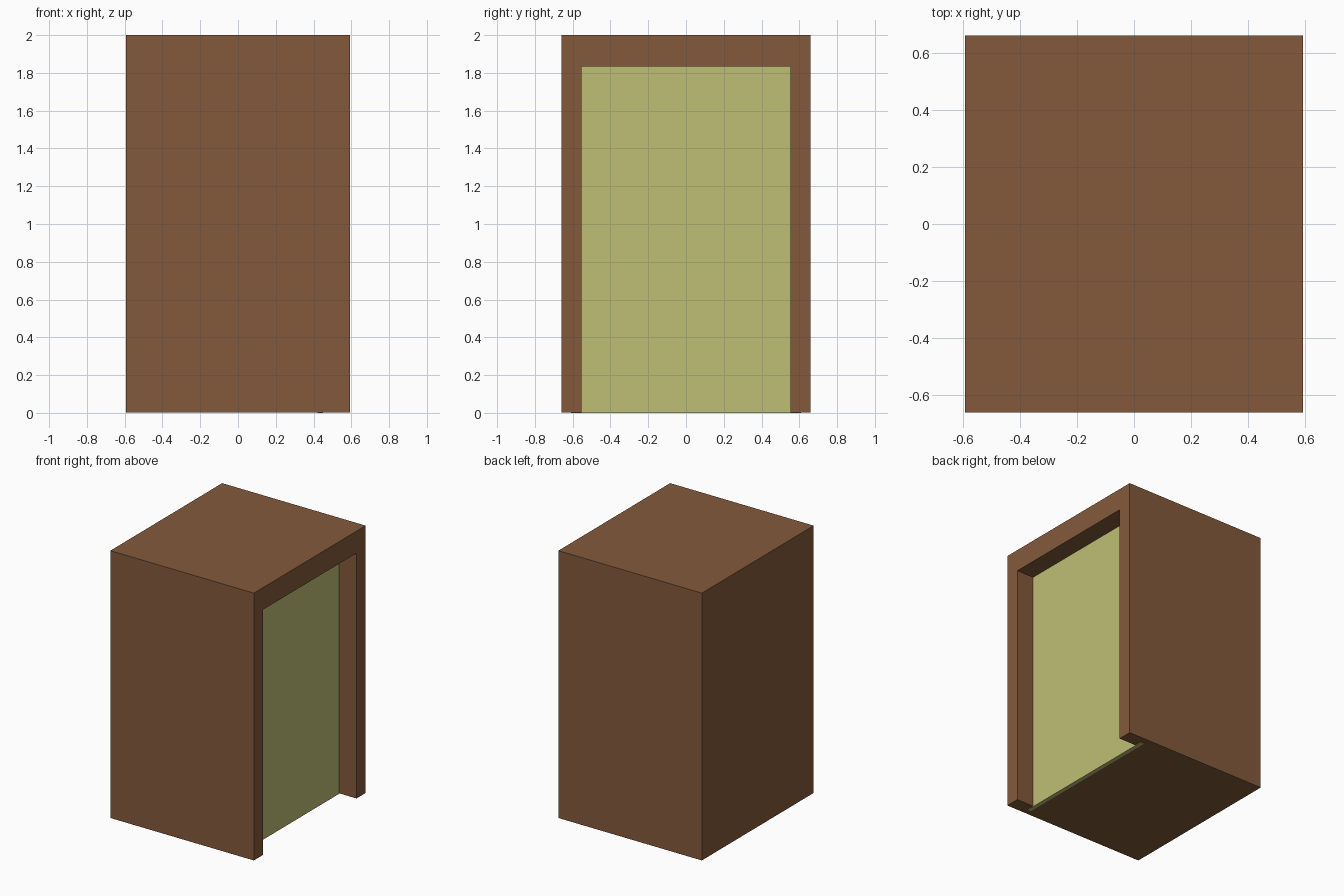
import bpy

if "Cube" in bpy.data.objects:
    bpy.data.objects.remove(bpy.data.objects["Cube"], do_unlink=True)


def srgb(r, g, b):
    return tuple((c / 255 / 12.92) if c < 11 else ((c / 255 + 0.055) / 1.055) ** 2.4
                 for c in (r, g, b)) + (1.0,)


def material(name, color):
    mat = bpy.data.materials.new(name)
    mat.use_nodes = True
    mat.diffuse_color = color
    bsdf = next(n for n in mat.node_tree.nodes if n.type == "BSDF_PRINCIPLED")
    bsdf.inputs["Base Color"].default_value = color
    return mat


def box(name, x, y, z, mat):
    """Box from (min, max) ranges on each axis."""
    bpy.ops.mesh.primitive_cube_add(size=1)
    ob = bpy.context.object
    ob.name = name
    for v in ob.data.vertices:
        v.co = [r[0] if c < 0 else r[1] for c, r in zip(v.co, (x, y, z))]
    ob.data.materials.append(mat)
    return ob


brown = material("brown wood", srgb(131, 90, 59))
olive = material("pale olive", srgb(191, 191, 118))

HALF_X, HALF_Y, TOP = 0.593, 0.66, 2.0
OPEN_Y, OPEN_TOP = 0.552, 1.835
PANEL_X = 0.45
BASE = 0.003

# Solid cabinet body, with a doorway recess open at the floor on the +x side
body = box("cabinet_body", (-HALF_X, HALF_X), (-HALF_Y, HALF_Y), (BASE, TOP), brown)
cutter = box("doorway_cutter", (PANEL_X - 0.002, HALF_X + 0.2),
             (-OPEN_Y, OPEN_Y), (-0.2, OPEN_TOP), brown)
cutter.hide_render = True
cut = body.modifiers.new("doorway", "BOOLEAN")
cut.operation = "DIFFERENCE"
cut.solver = "EXACT"
cut.object = cutter
bpy.context.view_layer.objects.active = body
bpy.ops.object.modifier_apply(modifier=cut.name)
bpy.data.objects.remove(cutter, do_unlink=True)

# Thin door panel, its edges let into the frame and its foot on the floor
box("door_panel", (PANEL_X - 0.03, PANEL_X), (-0.61, 0.61), (0.0, 1.89), olive)
